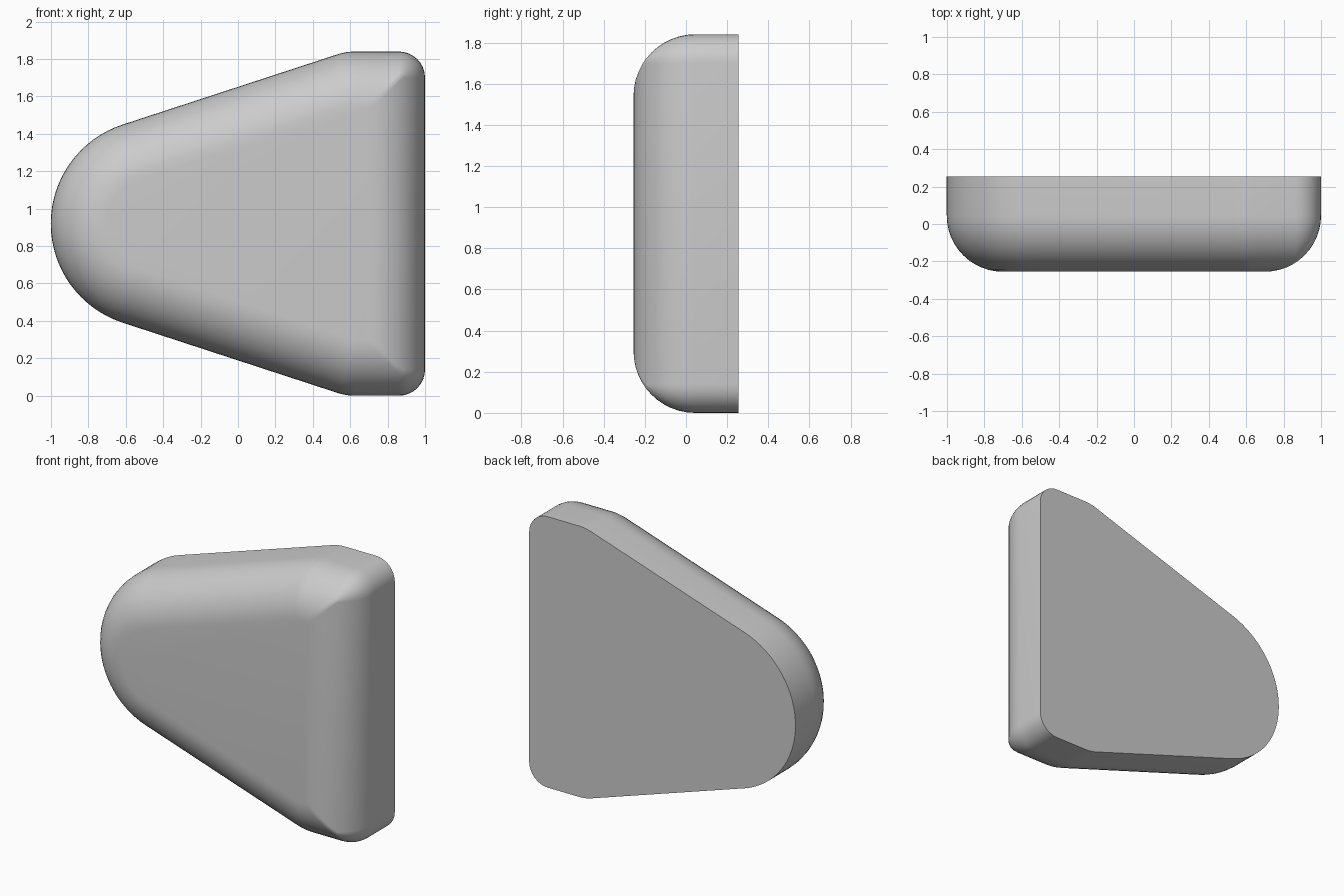
import bpy, bmesh
from math import sin, cos, pi, radians
from mathutils import Vector, Matrix

cube = bpy.data.objects.get("Cube")
if cube:
    bpy.data.objects.remove(cube, do_unlink=True)

HALF_HEIGHT, HALF_DEPTH, FILLET, STEPS = 0.92, 0.255, 0.3, 12

# Sides of the outline: direction of the normal, distance from the centre
SLOPE = 108.1
SIDES = [(0, 1.0), (90, HALF_HEIGHT), (SLOPE, 0.695),
         (360 - SLOPE, 0.695), (270, HALF_HEIGHT), (360, 1.0)]
# Corner after each side: radius, segments
CORNERS = [(0.14, 8), (0.3, 6), (0.557, 32), (0.3, 6), (0.14, 8)]


def outline(inset):
    """Rounded outline moved inwards by the inset."""
    points = []
    for (a, ha), (b, hb), (radius, segments) in zip(SIDES, SIDES[1:], CORNERS):
        a, b = radians(a), radians(b)
        r = max(radius - inset, 0.02)
        lines = Matrix(((cos(a), sin(a)), (cos(b), sin(b))))
        centre = lines.inverted() @ Vector((ha - inset - r, hb - inset - r))
        for i in range(segments + 1):
            t = a + (b - a) * i / segments
            points.append(centre + r * Vector((cos(t), sin(t))))
    return points


# Rings from the flat back, along the wall and round the front fillet
levels = [(0, HALF_DEPTH)]
for i in range(STEPS + 1):
    t = pi / 2 * i / STEPS
    levels.append((FILLET * (1 - cos(t)), FILLET - HALF_DEPTH - FILLET * sin(t)))

bm = bmesh.new()
rings = [[bm.verts.new((p.x, y, p.y + HALF_HEIGHT)) for p in outline(inset)]
         for inset, y in levels]
for low, high in zip(rings, rings[1:]):
    for i in range(len(low)):
        j = (i + 1) % len(low)
        bm.faces.new((low[i], low[j], high[j], high[i]))
bm.faces.new(rings[0])
bm.faces.new(rings[-1])
bmesh.ops.recalc_face_normals(bm, faces=bm.faces)

mesh = bpy.data.meshes.new("rounded_wedge")
bm.to_mesh(mesh)
bm.free()
body = bpy.data.objects.new("rounded_wedge", mesh)
bpy.context.collection.objects.link(body)

# Plain grey surface
grey = bpy.data.materials.new("light grey")
grey.use_nodes = True
grey.diffuse_color = (0.6, 0.6, 0.6, 1)
grey.node_tree.nodes["Principled BSDF"].inputs["Base Color"].default_value = (0.6, 0.6, 0.6, 1)
mesh.materials.append(grey)

bpy.context.view_layer.objects.active = body
body.select_set(True)
bpy.ops.object.shade_smooth_by_angle(angle=radians(40))
